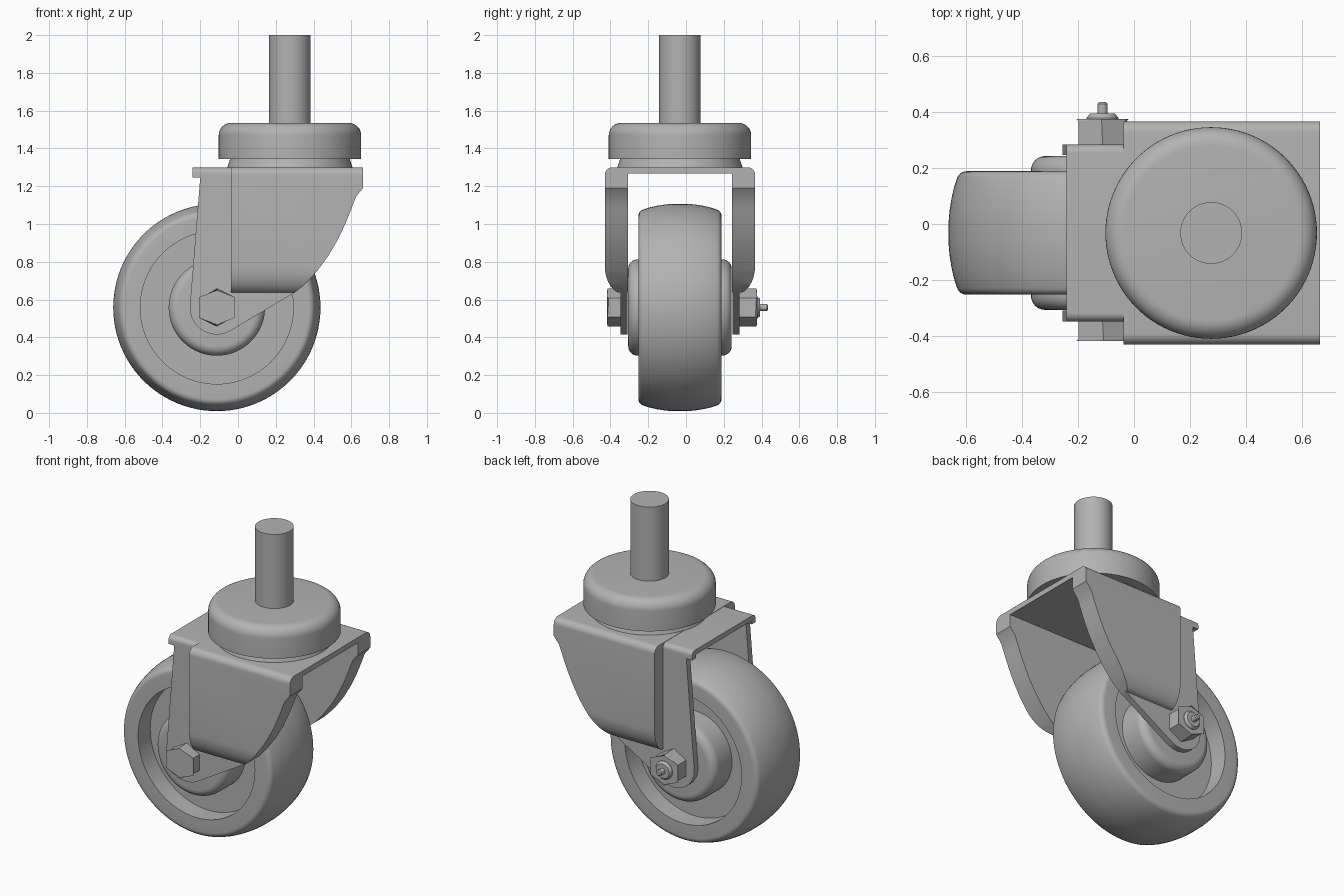
import bpy, bmesh
from math import sin, cos, pi, radians
from mathutils import Matrix, Vector

cube = bpy.data.objects.get("Cube")
if cube:
    bpy.data.objects.remove(cube)

MID = -0.032                       # y of the middle plane
AXLE = Vector((-0.112, MID, 0.558))
STEM = Vector((0.275, MID, 0))

steel = bpy.data.materials.new("grey steel")
steel.use_nodes = True
GREY = (0.45, 0.45, 0.45, 1)
steel.diffuse_color = GREY
steel.node_tree.nodes["Principled BSDF"].inputs["Base Color"].default_value = GREY


def finish(name, bm):
    bmesh.ops.recalc_face_normals(bm, faces=bm.faces)
    mesh = bpy.data.meshes.new(name)
    bm.to_mesh(mesh)
    bm.free()
    mesh.materials.append(steel)
    ob = bpy.data.objects.new(name, mesh)
    bpy.context.collection.objects.link(ob)
    return ob


def smooth(ob):
    bpy.ops.object.select_all(action='DESELECT')
    ob.select_set(True)
    bpy.context.view_layer.objects.active = ob
    bpy.ops.object.shade_smooth_by_angle(angle=radians(30))


def arc(cx, cy, r, start, end, n=8):
    steps = [radians(start + (end - start) * i / n) for i in range(n + 1)]
    return [(cx + r * cos(a), cy + r * sin(a)) for a in steps]


def lathe(name, profile, origin, sideways=False, steps=96):
    """Spin (radius, height) points about z, or about y when sideways."""
    bm = bmesh.new()
    verts = [bm.verts.new((r, 0, h)) for r, h in profile]
    edges = [bm.edges.new(pair) for pair in zip(verts, verts[1:])]
    bmesh.ops.spin(bm, geom=verts + edges, axis=(0, 0, 1), cent=(0, 0, 0),
                   angle=2 * pi, steps=steps)
    bmesh.ops.remove_doubles(bm, verts=bm.verts, dist=1e-4)
    turn = Matrix.Rotation(-pi / 2, 4, 'X') if sideways else Matrix()
    bm.transform(Matrix.Translation(origin) @ turn)
    ob = finish(name, bm)
    smooth(ob)
    return ob


def prism(name, points, shift):
    bm = bmesh.new()
    face = bm.faces.new([bm.verts.new(p) for p in points])
    moved = bmesh.ops.extrude_face_region(bm, geom=[face])["geom"]
    bmesh.ops.translate(bm, vec=shift,
                        verts=[v for v in moved if isinstance(v, bmesh.types.BMVert)])
    return finish(name, bm)


def bracket(name, half_section, side_profile):
    """U section running along x, trimmed to a side profile."""
    section = half_section + [(-y, z) for y, z in reversed(half_section)]
    ob = prism(name, [(-1, MID + y, z) for y, z in section], (2, 0, 0))
    trim = prism("trim", [(x, -1, z) for x, z in side_profile], (0, 2, 0))
    mod = ob.modifiers.new("trim", 'BOOLEAN')
    mod.operation, mod.solver, mod.object = 'INTERSECT', 'EXACT', trim
    bpy.context.view_layer.update()
    graph = bpy.context.evaluated_depsgraph_get()
    mesh = bpy.data.meshes.new_from_object(ob.evaluated_get(graph))
    ob.modifiers.clear()
    ob.data = mesh
    bpy.data.objects.remove(trim)
    smooth(ob)


def hexagon(name, y0, y1, outer):
    """Pointed-up hexagon with its outer corners chamfered."""
    bm = bmesh.new()
    bmesh.ops.create_cone(bm, cap_ends=True, segments=6, radius1=0.1, radius2=0.1,
                          depth=y1 - y0)
    bm.transform(Matrix.Rotation(-pi / 2, 4, 'X'))
    if abs(max(v.co.z for v in bm.verts) - 0.1) > 0.005:
        bm.transform(Matrix.Rotation(pi / 6, 4, 'Y'))
    edges = [e for e in bm.edges if all(v.co.y * outer > 0 for v in e.verts)]
    bmesh.ops.bevel(bm, geom=edges, offset=0.008, segments=1, affect='EDGES')
    bm.transform(Matrix.Translation((AXLE.x, (y0 + y1) / 2, AXLE.z)))
    finish(name, bm)


def mirrored(half):
    return half + [(r, -h) for r, h in reversed(half)]


# Wheel: recessed web, flat rim and crowned tread
shoulder = arc(0.485, 0.185, 0.035, 90, 18, 6)
crown = [(0.55 - 0.028 * (h / 0.19) ** 2, h) for h in (0.16, 0.12, 0.08, 0.04)]
wheel = [(0, 0.10), (0.405, 0.10), (0.405, 0.22)] + shoulder + crown
lathe("wheel", mirrored(wheel) , AXLE, True)

# Hub with rounded shoulders
hub = [(0, 0.274)] + arc(0.205, 0.224, 0.05, 90, 0)
lathe("hub", mirrored(hub), AXLE, True)

# Stem, swivel cap and tapered neck
lathe("stem", [(0, 1.5), (0.11, 1.5), (0.11, 2), (0, 2)], STEM)
lathe("swivel_cap", [(0, 1.345), (0.377, 1.345)] + arc(0.312, 1.47, 0.065, 0, 90)
      + [(0, 1.535)], STEM)
lathe("swivel_neck", [(0, 1.29), (0.335, 1.29), (0.315, 1.35), (0, 1.35)], STEM)

# Wide fork: thick cheeks joined by a top plate
cheek = ([(0.275, 1.267), (0.275, 0.6), (0.317, 0.6), (0.317, 0.635)]
         + [(0.3 + 0.098 * cos(a), 0.78 + 0.15 * sin(a))
            for a in (radians(-75 + 75 * i / 8) for i in range(9))]
         + arc(0.358, 1.26, 0.04, 0, 90))
sweep = [(0.3, 0.637), (0.36, 0.685), (0.42, 0.752), (0.48, 0.834), (0.53, 0.92),
         (0.57, 1.005), (0.6, 1.08), (0.625, 1.145), (0.662, 1.19)]
bracket("fork_cheeks", cheek,
        [(-0.038, 1.4), (-0.038, 0.637)] + sweep + [(0.662, 1.4)])

# Narrow fork: thin legs carrying the axle
leg = [(0.277, 1.267), (0.277, 0.3), (0.315, 0.3)] + arc(0.285, 1.268, 0.03, 0, 90)
bracket("fork_legs", leg,
        [(0.3, 1.4), (-0.24, 1.4), (-0.24, 1.245), (-0.2, 1.245)]
        + arc(AXLE.x, AXLE.z, 0.143, 175, 300, 16) + [(0.3, 0.637)])

# Axle hardware
hexagon("bolt_head", -0.417, -0.346, -1)
hexagon("axle_nut", 0.282, 0.375, 1)
lathe("grease_fitting", [(0, 0.36), (0.057, 0.36), (0.057, 0.378), (0.045, 0.393),
                         (0.018, 0.393), (0.018, 0.428), (0.012, 0.434), (0, 0.434)],
      (AXLE.x, 0, AXLE.z), True, 32)
